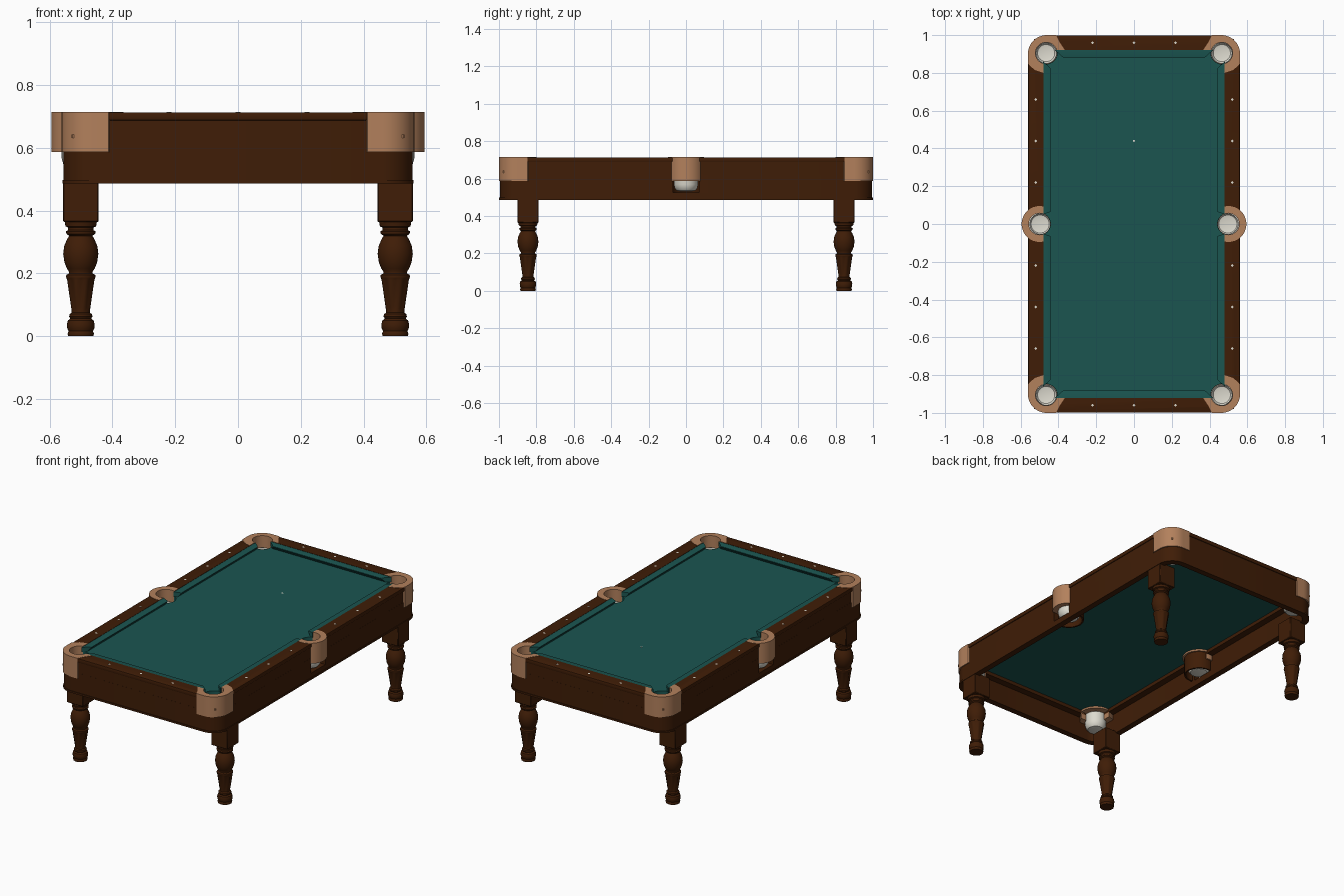
import bpy, bmesh
from math import sin, cos, pi, radians

if "Cube" in bpy.data.objects:
    bpy.data.objects.remove(bpy.data.objects["Cube"])


def material(name, rgb):
    m = bpy.data.materials.new(name)
    m.use_nodes = True
    m.diffuse_color = (*rgb, 1)
    bsdf = m.node_tree.nodes["Principled BSDF"]
    bsdf.inputs["Base Color"].default_value = (*rgb, 1)
    bsdf.inputs["Roughness"].default_value = 0.6
    return m


WOOD = material("dark wood", (0.05, 0.0122, 0.002))
CLOTH = material("green cloth", (0.0105, 0.091, 0.081))
LEATHER = material("tan leather", (0.45, 0.218, 0.108))
IVORY = material("ivory", (0.72, 0.70, 0.62))
parts = []


def make(name, bm, mat):
    bmesh.ops.recalc_face_normals(bm, faces=bm.faces[:])
    mesh = bpy.data.meshes.new(name)
    bm.to_mesh(mesh)
    bm.free()
    ob = bpy.data.objects.new(name, mesh)
    bpy.context.collection.objects.link(ob)
    mesh.materials.append(mat)
    parts.append(ob)
    return ob


def prism(name, pts, z0, z1, mat=WOOD):
    bm = bmesh.new()
    rings = [[bm.verts.new((x, y, z)) for x, y in pts] for z in (z0, z1)]
    bm.faces.new(rings[0])
    bm.faces.new(rings[1])
    for i in range(len(pts)):
        j = (i + 1) % len(pts)
        bm.faces.new((rings[0][i], rings[0][j], rings[1][j], rings[1][i]))
    return make(name, bm, mat)


def arc(cx, cy, r, a0, a1, n):
    return [(cx + r * cos(radians(a0 + (a1 - a0) * i / n)),
             cy + r * sin(radians(a0 + (a1 - a0) * i / n))) for i in range(n + 1)]


def circle(cx, cy, r):
    return arc(cx, cy, r, 0, 360, 40)[:-1]


def box(x0, x1, y0, y1):
    return [(x0, y0), (x1, y0), (x1, y1), (x0, y1)]


def rounded(hx, hy, r):
    pts = []
    for k, (sx, sy) in enumerate([(1, 1), (-1, 1), (-1, -1), (1, -1)]):
        pts += arc(sx * (hx - r), sy * (hy - r), r, 90 * k, 90 * k + 90, 10)
    return pts


def bake(ob):
    deps = bpy.context.evaluated_depsgraph_get()
    mesh = bpy.data.meshes.new_from_object(ob.evaluated_get(deps))
    ob.modifiers.clear()
    ob.data = mesh


def cut(ob, outlines, z0=0.4, z1=0.8):
    for pts in outlines:
        cutter = prism("cutter", pts, z0, z1, ob.data.materials[0])
        parts.remove(cutter)
        mod = ob.modifiers.new("cut", 'BOOLEAN')
        mod.operation, mod.solver, mod.object = 'DIFFERENCE', 'EXACT', cutter
        bake(ob)
        bpy.data.objects.remove(cutter)
    return ob


def lathe(name, profile, x, y, mat, flute=None, n=32):
    """Turned shape; flute is the height range that gets grooves."""
    bm = bmesh.new()
    rings = []
    for r, z in profile:
        ring = []
        for i in range(n):
            groove = flute and flute[0] < z < flute[1] and i % 4 == 0
            q = r * (0.88 if groove else 1)
            ring.append(bm.verts.new((x + q * cos(2 * pi * i / n), y + q * sin(2 * pi * i / n), z)))
        rings.append(ring)
    for a, b in zip(rings, rings[1:]):
        for i in range(n):
            j = (i + 1) % n
            bm.faces.new((a[i], a[j], b[j], b[i]))
    bm.faces.new(rings[0])
    return make(name, bm, mat)


SIDES = [(sx, sy) for sx in (-1, 1) for sy in (-1, 1)]
HOLE = 0.058
BED_TOP, BED_BASE = 0.683, 0.642
corners = [(sx * 0.465, sy * 0.905) for sx, sy in SIDES]
middles = [(sx * 0.5, 0) for sx in (-1, 1)]
holes = [circle(x, y, HOLE) for x, y in corners + middles]
field = box(-0.48, 0.48, -0.92, 0.92)

# Wooden apron and its bottom moulding, hollow inside
inner = rounded(0.522, 0.962, 0.07)
apron = cut(prism("apron", rounded(0.556, 0.995, 0.1), 0.497, 0.621), [inner])
cut(apron, [box(0.45, 0.6, -0.07, 0.07), box(-0.6, -0.45, -0.07, 0.07)], 0.526, 0.7)
cut(prism("apron_moulding", rounded(0.56, 0.999, 0.1), 0.487, 0.498), [inner])

# Rails around the playing field
cut(prism("rail_body", rounded(0.5555, 0.9945, 0.1), 0.62, 0.692), [field] + holes)
rail = prism("rail_top", rounded(0.56, 0.999, 0.1), 0.688, 0.7135)
bevel = rail.modifiers.new("bevel", 'BEVEL')
bevel.width, bevel.segments = 0.004, 2
bake(rail)
cut(rail, [field] + holes)

# Cloth-covered bed
cut(prism("bed", box(-0.485, 0.485, -0.925, 0.925), BED_BASE, BED_TOP, CLOTH), holes)

# Cushions: undercut profile of (depth from rail, height) swept between mitred ends
DEPTH = 0.04
PROFILE = [(0, 0.712), (0.036, 0.7105), (DEPTH, 0.708), (DEPTH, 0.705), (0.022, 0.682), (0, 0.682)]


def cushion(name, place, start, end):
    bm = bmesh.new()
    rows = []
    for back, nose in (start, end):
        rows.append([bm.verts.new(place(back + (nose - back) * d / DEPTH, d, z)) for d, z in PROFILE])
    bm.faces.new(rows[0])
    bm.faces.new(rows[1])
    for i in range(len(PROFILE)):
        j = (i + 1) % len(PROFILE)
        bm.faces.new((rows[0][i], rows[0][j], rows[1][j], rows[1][i]))
    make(name, bm, CLOTH)


for sx, sy in SIDES:
    cushion("side_cushion", lambda u, d, z: (sx * (0.481 - d), sy * u, z), (0.05, 0.065), (0.86, 0.825))
for sy in (-1, 1):
    cushion("end_cushion", lambda u, d, z: (u, sy * (0.921 - d), z), (-0.42, -0.375), (0.42, 0.375))

# Leather corner castings with a ring under the bed
casting = arc(0.462, 0.9, 0.1, 0, 90, 12) + [
    (0.412, 1.0), (0.395, 0.965), (0.365, 0.92), (0.48, 0.92), (0.48, 0.8), (0.525, 0.815), (0.562, 0.848)]
for (sx, sy), (x, y) in zip(SIDES, corners):
    hole = [circle(x, y, HOLE - 0.001)]
    cut(prism("corner_casting", [(sx * a, sy * b) for a, b in casting], 0.587, 0.715, LEATHER), hole)
    ring = cut(prism("corner_ring", circle(x, y, 0.098), 0.631, 0.643, LEATHER), hole)
    cut(ring, [box(sx * 0.55 - 0.02, sx * 0.55 + 0.02, -1.1, 1.1), box(-1, 1, sy * 1.01 - 0.03, sy * 1.01 + 0.03)])

# Leather side castings, and the wooden shells behind the side pockets
for (x, y), s in zip(middles, (-1, 1)):
    hole = [circle(x, y, HOLE - 0.001)]
    ring = cut(prism("side_casting", circle(x, y, 0.095), 0.587, 0.715, LEATHER), hole)
    cut(ring, [box(-0.48, 0.48, -0.2, 0.2)])
    ring = cut(prism("side_ring", circle(x, y, 0.098), 0.631, 0.643, LEATHER), hole)
    cut(ring, [box(s * 0.57 - 0.04, s * 0.57 + 0.04, -0.2, 0.2)])
    shell = arc(0.5, 0, 0.088, 80, 280, 24) + arc(0.5, 0, 0.078, 280, 80, 24)
    prism("side_shell", [(s * a, b) for a, b in shell], 0.522, 0.633)

# Ivory pocket cups
for x, y in corners + middles:
    wide = 0.062 if y else 0.065
    cup = [(wide * 0.5, 0.532), (wide * 0.76, 0.536), (wide * 0.92, 0.548), (wide, 0.568),
           (wide, 0.628), (HOLE - 0.002, 0.632), (HOLE - 0.002, 0.64)]
    thick = lathe("pocket_cup", cup, x if y else x * 0.994, y, IVORY).modifiers.new("thickness", 'SOLIDIFY')
    thick.thickness = 0.003

# Rail sights and the spot on the cloth
spots = [(x, sy * 0.96) for x in (-0.22, 0, 0.22) for sy in (-1, 1)]
spots += [(sx * 0.52, sy * y) for sx, sy in SIDES for y in (0.22, 0.44, 0.66)]
for x, y in spots:
    prism("rail_sight", arc(x, y, 0.008, 0, 270, 3), 0.712, 0.7142, IVORY)
prism("cloth_spot", arc(0, 0.44, 0.006, 0, 330, 11), BED_TOP - 0.001, BED_TOP + 0.001, IVORY)

# Turned legs with fluted shafts, topped by square blocks
TURNING = [(0.04, 0), (0.042, 0.008), (0.039, 0.016), (0.043, 0.025), (0.044, 0.038), (0.041, 0.05),
           (0.033, 0.056), (0.037, 0.062), (0.036, 0.07), (0.029, 0.075), (0.029, 0.082), (0.031, 0.09),
           (0.044, 0.178), (0.045, 0.184), (0.047, 0.189), (0.046, 0.195), (0.038, 0.2), (0.038, 0.206),
           (0.044, 0.215), (0.052, 0.235), (0.056, 0.262), (0.053, 0.287), (0.044, 0.308),
           (0.037, 0.32), (0.046, 0.326), (0.047, 0.334), (0.04, 0.338), (0.04, 0.346),
           (0.049, 0.35), (0.05, 0.358), (0.052, 0.368)]
for sx, sy in SIDES:
    x, y = sx * 0.501, sy * 0.845
    lathe("leg_turning", TURNING, x, y, WOOD, flute=(0.085, 0.18))
    block = prism("leg_block", box(x - 0.0565, x + 0.0565, y - 0.0565, y + 0.0565), 0.364, 0.5)
    bevel = block.modifiers.new("bevel", 'BEVEL')
    bevel.width = 0.003

# Smooth shading with sharp edges kept
bpy.ops.object.select_all(action='DESELECT')
for ob in parts:
    ob.select_set(True)
bpy.context.view_layer.objects.active = parts[0]
bpy.ops.object.shade_smooth_by_angle(angle=radians(35))
